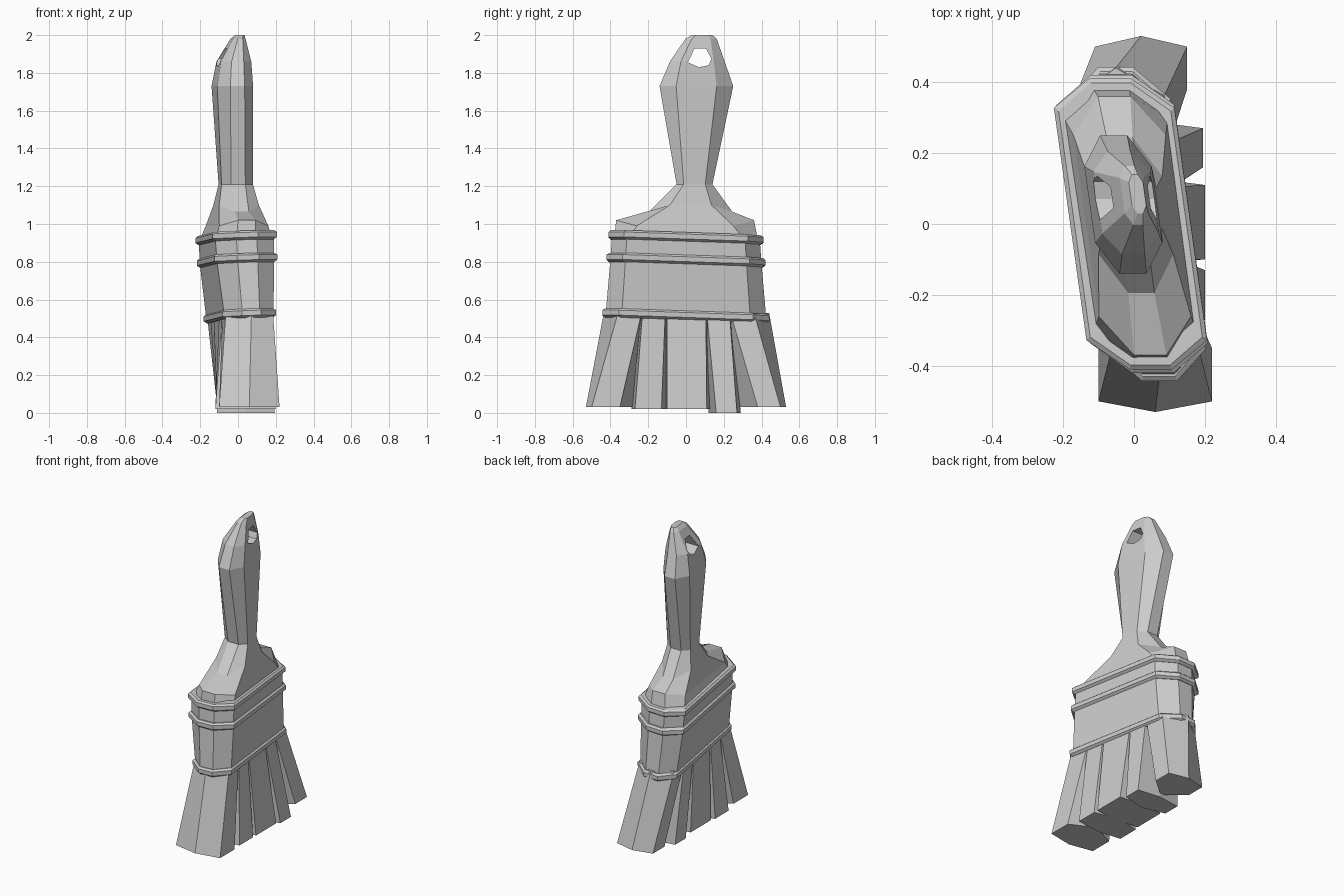
import bpy, bmesh

if "Cube" in bpy.data.objects:
    bpy.data.objects.remove(bpy.data.objects["Cube"])

SHEAR = 0.14  # the wide axis leans slightly around z


def make(name, rings):
    """Loft equal-length point rings into a closed flat-shaded solid."""
    bm = bmesh.new()
    vs = [[bm.verts.new(p) for p in r] for r in rings]
    n = len(vs[0])
    for a, b in zip(vs, vs[1:]):
        for i in range(n):
            j = (i + 1) % n
            bm.faces.new((a[i], a[j], b[j], b[i]))
    bm.faces.new(vs[0][::-1])
    bm.faces.new(vs[-1])
    bmesh.ops.recalc_face_normals(bm, faces=bm.faces)
    me = bpy.data.meshes.new(name)
    bm.to_mesh(me)
    bm.free()
    ob = bpy.data.objects.new(name, me)
    bpy.context.collection.objects.link(ob)
    return ob


def ring(z, cx, cy, hx, hy, k=0.8, e=0.35, end_dz=0.0, tilt=0.0):
    """Eight-sided section: k places the side corners, e the end corners."""
    pts = []
    for u, v in ((1, -k), (1, k), (e, 1), (-e, 1),
                 (-1, k), (-1, -k), (-e, -1), (e, -1)):
        y = v * hy
        x = cx + u * hx - SHEAR * y
        dz = end_dz if abs(v) == 1 else 0
        pts.append((x, cy + y, z + dz + tilt * (x - y)))
    return pts


T = 0.03
# Metal ferrule
make("ferrule", [ring(0.51, 0.01, 0, 0.13, 0.425, tilt=T),
                 ring(0.80, -0.005, 0, 0.152, 0.40, tilt=T),
                 ring(0.94, -0.01, 0, 0.155, 0.39, tilt=T)])

# Raised bands around the ferrule
for name, z, cx, hx, hy in (("lower_band", 0.515, 0.01, 0.142, 0.442),
                            ("middle_band", 0.81, -0.005, 0.166, 0.42),
                            ("upper_band", 0.93, -0.01, 0.17, 0.41)):
    make(name, [ring(z + dz, cx, 0, hx - d, hy - d, tilt=T)
                for dz, d in ((-0.026, 0.015), (-0.014, 0), (0.012, 0), (0.022, 0.012))])

# Wooden handle with flared shoulders
handle = make("handle", [
    ring(0.92, -0.01, 0, 0.148, 0.38),
    ring(0.99, -0.005, -0.005, 0.13, 0.365, k=0.7, end_dz=0.03),
    ring(1.10, -0.01, 0.025, 0.105, 0.22, k=0.5, end_dz=-0.035),
    ring(1.21, -0.012, 0.045, 0.083, 0.095, k=0.6, e=0.45),
    ring(1.73, -0.03, 0.055, 0.095, 0.195, k=0.55, e=0.4),
    ring(1.86, -0.022, 0.06, 0.08, 0.145, k=0.6, e=0.4),
    ring(1.98, 0.0, 0.08, 0.033, 0.083, k=0.6, e=0.4),
    ring(2.00, 0.01, 0.085, 0.02, 0.055, k=0.6, e=0.4)])

# Hanging hole
outline = ((0.01, 1.855), (0.045, 1.93), (0.105, 1.93), (0.135, 1.875), (0.12, 1.84), (0.07, 1.83))
cutter = make("hole_cutter", [[(x, y, z) for y, z in outline] for x in (-0.3, 0.3)])
cutter.hide_render = True
cutter.hide_viewport = True
cut = handle.modifiers.new("hole", 'BOOLEAN')
cut.operation = 'DIFFERENCE'
cut.object = cutter
cut.solver = 'EXACT'


def tuft_ring(x0, x1, face, mid, z, shear=0.0):
    """Six-sided section: narrow faces, wider middle, leaving V grooves."""
    xm = (x0 + x1) / 2
    pts = ((x1, face[0]), (x1, face[1]), (xm, mid[1]),
           (x0, face[1]), (x0, face[0]), (xm, mid[0]))
    return [(x - shear * y, y, z) for x, y in pts]


# Bristle tufts: top range, bottom face range, bottom middle range, bottom x, z
tufts = (((-0.425, -0.235), (-0.50, -0.35), (-0.53, -0.27), (-0.10, 0.22), 0.03),
         ((-0.23, -0.11), (-0.27, -0.13), (-0.29, -0.09), (-0.12, 0.20), 0.02),
         ((-0.10, 0.105), (-0.10, 0.11), (-0.11, 0.13), (-0.11, 0.20), 0.02),
         ((0.11, 0.23), (0.16, 0.27), (0.12, 0.29), (-0.11, 0.195), 0.0),
         ((0.235, 0.43), (0.38, 0.50), (0.27, 0.53), (-0.11, 0.15), 0.03))
for i, (top, face, mid, (x0, x1), z) in enumerate(tufts):
    inner = (top[0] - 0.01, top[1] + 0.01)
    tface = (max(top[0], -0.36), min(top[1], 0.36))
    make(f"bristle_tuft_{i + 1}", [tuft_ring(x0, x1, face, mid, z),
                                   tuft_ring(-0.115, 0.135, tface, inner, 0.53, SHEAR)])
